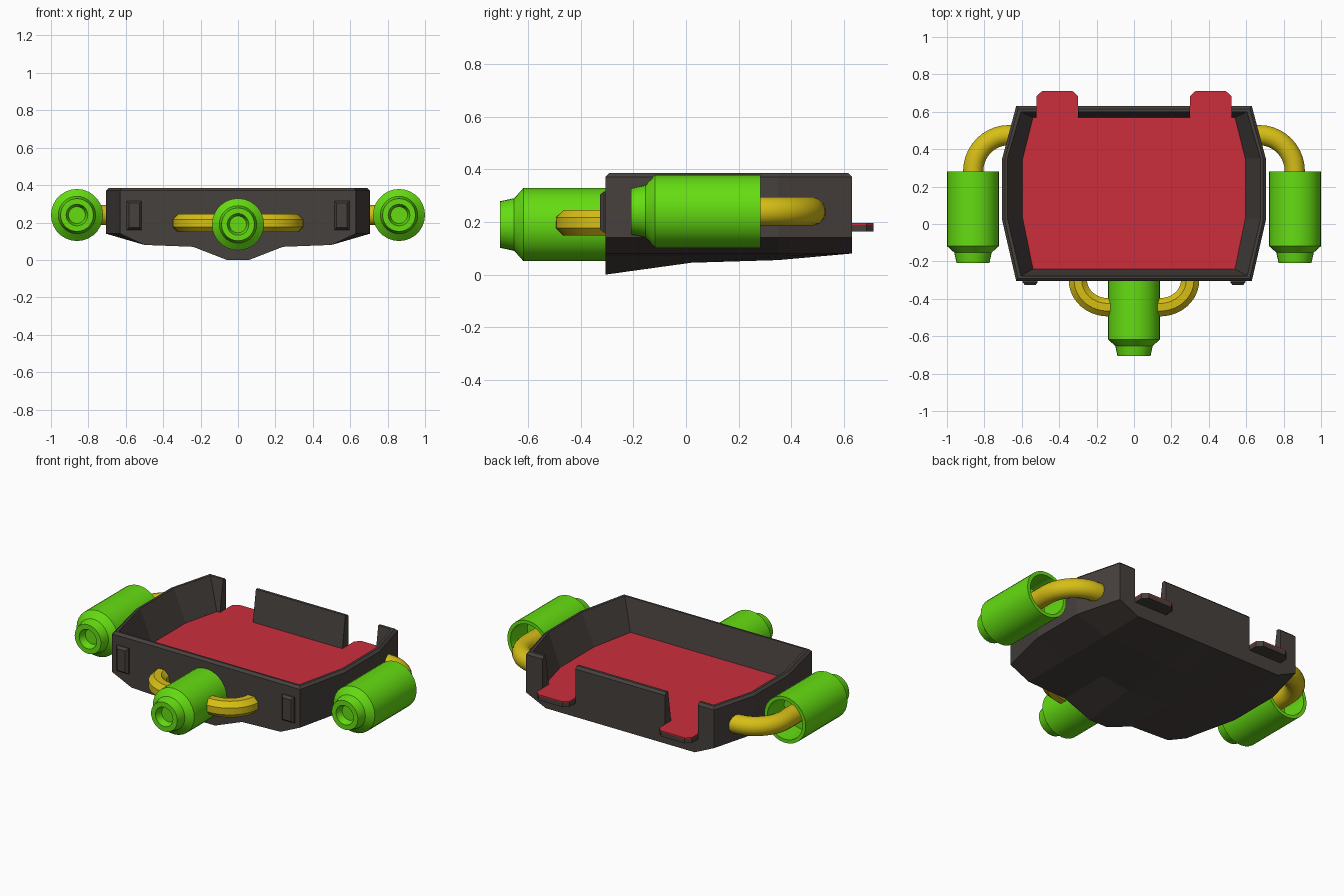
import bpy, bmesh
from math import cos, sin, pi, radians
from mathutils import Vector

cube = bpy.data.objects.get("Cube")
if cube:
    bpy.data.objects.remove(cube, do_unlink=True)


def material(name, rgb):
    m = bpy.data.materials.new(name)
    m.use_nodes = True
    m.diffuse_color = (*rgb, 1)
    bsdf = m.node_tree.nodes["Principled BSDF"]
    bsdf.inputs["Base Color"].default_value = (*rgb, 1)
    bsdf.inputs["Roughness"].default_value = 0.6
    return m


GREY = material("dark grey", (0.062, 0.052, 0.047))
RED = material("red", (0.6, 0.027, 0.045))
GREEN = material("bright green", (0.13, 0.72, 0.006))
YELLOW = material("yellow", (0.68, 0.52, 0.008))


def finish(name, bm, mat, smooth=None):
    bmesh.ops.recalc_face_normals(bm, faces=bm.faces)
    me = bpy.data.meshes.new(name)
    bm.to_mesh(me)
    bm.free()
    me.materials.append(mat)
    ob = bpy.data.objects.new(name, me)
    bpy.context.collection.objects.link(ob)
    if smooth:
        bpy.ops.object.select_all(action='DESELECT')
        ob.select_set(True)
        bpy.context.view_layer.objects.active = ob
        bpy.ops.object.shade_smooth_by_angle(angle=radians(smooth))
    return ob


def loft(name, rings, mat, smooth=None, closed=False):
    """Skin equal-length rings of points; cap the ends unless closed."""
    bm = bmesh.new()
    rows = [[bm.verts.new(p) for p in ring] for ring in rings]
    n = len(rows[0])
    for i in range(len(rows) if closed else len(rows) - 1):
        a, b = rows[i], rows[(i + 1) % len(rows)]
        for j in range(n):
            k = (j + 1) % n
            bm.faces.new((a[j], a[k], b[k], b[j]))
    if not closed:
        bm.faces.new(rows[0])
        bm.faces.new(rows[-1])
    return finish(name, bm, mat, smooth)


def prism(name, outline, z0, z1, mat, top=None):
    return loft(name, [[(x, y, z0) for x, y in outline],
                       [(x, y, z1) for x, y in (top or outline)]], mat)


def mirrored(half):
    """Right-hand outline, front to back, completed on the other side."""
    return half + [(-x, y) for x, y in reversed(half)]


def cut(target, cutter):
    cutter.hide_render = True
    mod = target.modifiers.new("cut", 'BOOLEAN')
    mod.operation = 'DIFFERENCE'
    mod.solver = 'EXACT'
    mod.object = cutter
    bpy.context.view_layer.objects.active = target
    bpy.ops.object.modifier_apply(modifier=mod.name)
    bpy.data.objects.remove(cutter, do_unlink=True)


# Hull: sections from front to back (y, half width, belly height, keel height)
TOP, FLOOR = 0.385, 0.19
sections = [(-0.305, 0.63, 0.07, 0.0), (0.02, 0.705, 0.07, 0.045),
            (0.35, 0.705, 0.07, 0.055), (0.63, 0.63, 0.08, 0.08)]
rings = []
for y, w, belly, keel in sections:
    half = [(0.06, keel), (0.24, belly), (0.5, 0.08), (w, 0.14), (w, TOP)]
    rings.append([(x, y, z) for x, z in mirrored(half)])
hull = loft("hull", rings, GREY)

# Chamfer around the top rim
bm = bmesh.new()
bm.from_mesh(hull.data)
rim = [e for e in bm.edges if all(v.co.z > TOP - 0.001 for v in e.verts)
       and min(f.normal.z for f in e.link_faces) < 0.5]
bmesh.ops.bevel(bm, geom=rim, offset=0.014, segments=1, affect='EDGES')
bm.to_mesh(hull.data)
bm.free()

# Sloping tray cavity and the two rear notches
floor_half = [(0.54, -0.24), (0.595, 0.03), (0.595, 0.35), (0.54, 0.57)]
rim_half = [(0.61, -0.282), (0.683, 0.03), (0.683, 0.35), (0.61, 0.602)]
cut(hull, prism("cavity_cutter", mirrored(floor_half), FLOOR, 0.4, GREY,
                top=mirrored(rim_half)))
for s in (-1, 1):
    box = [(s * x, y) for x, y in ((0.3, 0.5), (0.52, 0.5), (0.52, 0.8), (0.3, 0.8))]
    cut(hull, prism("notch_cutter", box, FLOOR, 0.5, GREY))

# Red tray lining with tongues through the notches
tongue = [(0.52, 0.57), (0.52, 0.685), (0.49, 0.712), (0.33, 0.712), (0.3, 0.685), (0.3, 0.57)]
prism("tray_lining", mirrored(floor_half + tongue), FLOOR - 0.001, FLOOR + 0.006, RED)

# Curve of a round pipe through a path lying flat at one height


def pipe(name, path, z, radius, sides):
    pts = [Vector((x, y, z)) for x, y in path]
    rings = []
    for i, p in enumerate(pts):
        d = (pts[min(i + 1, len(pts) - 1)] - pts[max(i - 1, 0)]).normalized()
        side = Vector((d.y, -d.x, 0))
        ring = []
        for k in range(sides):
            a = 2 * pi * (k + 0.5) / sides
            ring.append(p + radius * (cos(a) * side + sin(a) * Vector((0, 0, 1))))
        rings.append(ring)
    return loft(name, rings, YELLOW, smooth=40)


def arc(cx, cy, rx, ry, start, end, steps=10):
    angles = [radians(start + (end - start) * i / steps) for i in range(steps + 1)]
    return [(cx + rx * cos(a), cy + ry * sin(a)) for a in angles]


# Thruster: hollow at the back, dimpled nozzle at the front
def thruster(name, x, front, z, length, sides=28):
    profile = [(0.002, 0.04), (0.045, 0.04), (0.058, 0), (0.088, 0), (0.1, 0.055),
               (0.139, 0.09), (0.139, length), (0.118, length),
               (0.118, length - 0.16), (0.002, length - 0.16)]
    rings = [[(x + r * cos(2 * pi * k / sides), front + d, z + r * sin(2 * pi * k / sides))
              for k in range(sides)] for r, d in profile]
    return loft(name, rings, GREEN, smooth=25)


thruster("front_thruster", 0, -0.707, 0.19, 0.42)

for s, label in ((1, "left"), (-1, "right")):
    thruster(label + "_thruster", s * 0.861, -0.208, 0.24, 0.49)

    # Side pipe from the thruster's open back into the hull
    path = [(0.86, 0.1)] + arc(0.67, 0.28, 0.19, 0.195, 0, 90) + [(0.62, 0.475)]
    pipe(label + "_side_pipe", [(s * x, y) for x, y in path], 0.24, 0.055, 16)

    # Front pipe looping from the hull into the front thruster
    path = [(0.3, -0.29)] + arc(0.14, -0.3, 0.16, 0.145, 0, -90) + [(0.08, -0.445)]
    pipe(label + "_front_pipe", [(s * x, y) for x, y in path], 0.197, 0.053, 8)

    # Support lip beneath each rear tongue
    lip = [(s * x, y if y > 0.6 else 0.61) for x, y in tongue]
    prism(label + "_rear_lip", lip, 0.163, FLOOR, GREY)

    # Raised block on the front wall
    def block(inset, y):
        return [(s * x, y, z) for x, z in
                ((0.515 + inset, 0.16 + inset), (0.595 - inset, 0.16 + inset),
                 (0.595 - inset, 0.315 - inset), (0.515 + inset, 0.315 - inset))]
    loft(label + "_front_block", [block(0, -0.29), block(0, -0.312), block(0.012, -0.327)], GREY)
